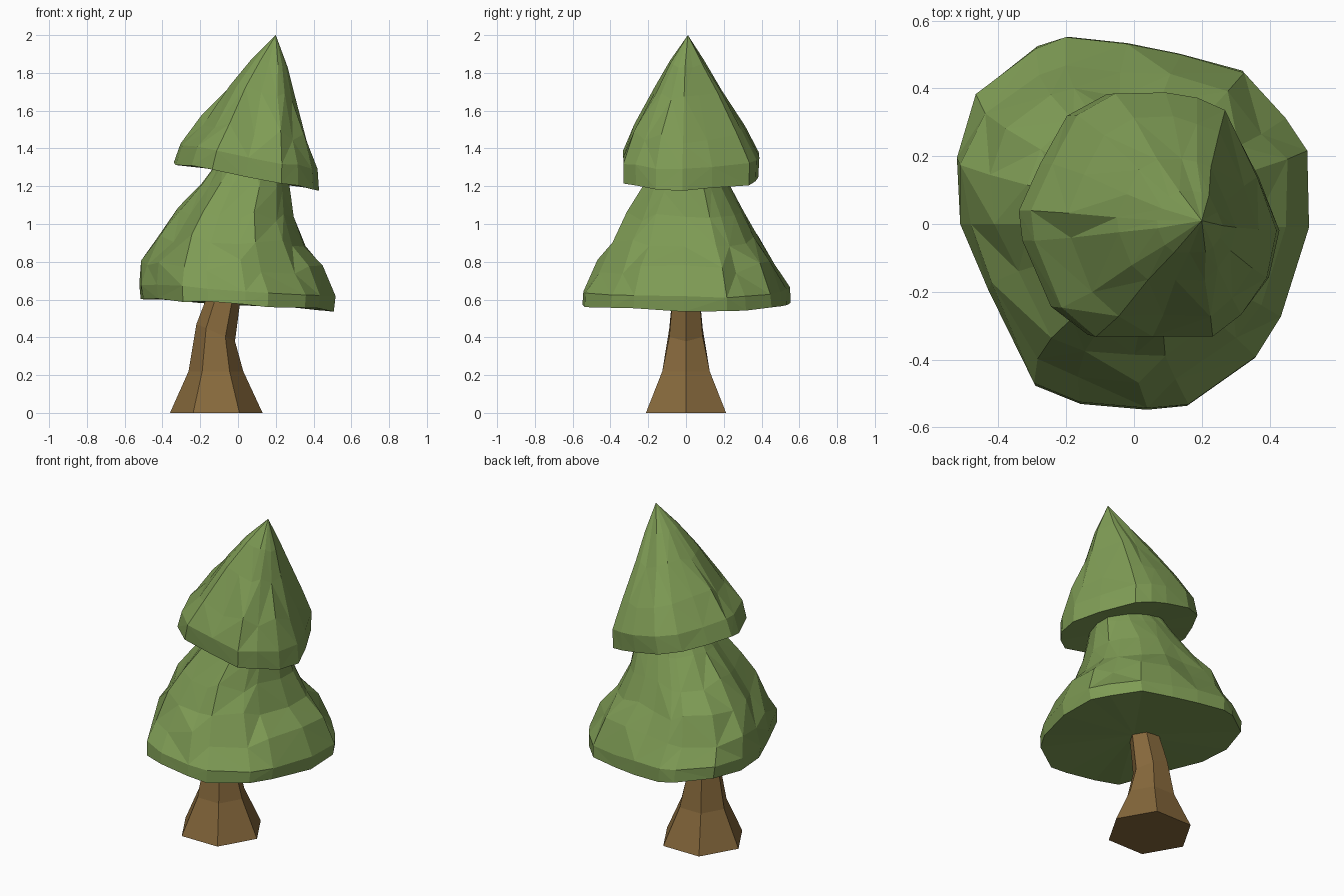
import bpy, bmesh, math, random
from mathutils import Vector

if "Cube" in bpy.data.objects:
    bpy.data.objects.remove(bpy.data.objects["Cube"])

random.seed(4)


def material(name, colour):
    m = bpy.data.materials.new(name)
    m.diffuse_color = (*colour, 1)
    m.use_nodes = True
    m.node_tree.nodes["Principled BSDF"].inputs["Base Color"].default_value = m.diffuse_color
    return m


def add_object(name, bm, mat):
    bmesh.ops.recalc_face_normals(bm, faces=bm.faces)
    mesh = bpy.data.meshes.new(name)
    bm.to_mesh(mesh)
    bm.free()
    mesh.materials.append(mat)
    bpy.context.collection.objects.link(bpy.data.objects.new(name, mesh))


def bridge(bm, a, b, triangles=False):
    n = len(a)
    for i in range(n):
        j = (i + 1) % n
        if not triangles:
            bm.faces.new((a[i], a[j], b[j], b[i]))
        elif random.random() < 0.5:
            bm.faces.new((a[i], a[j], b[j]))
            bm.faces.new((a[i], b[j], b[i]))
        else:
            bm.faces.new((a[i], a[j], b[i]))
            bm.faces.new((a[j], b[j], b[i]))


def fan(bm, ring, point):
    v = bm.verts.new(point)
    for i in range(len(ring)):
        bm.faces.new((ring[i], ring[(i + 1) % len(ring)], v))


def foliage(name, outline, levels, slope, base, tip, mat):
    """Stack scaled copies of an outline; levels are (z, centre x, scale x, scale y)."""
    bm = bmesh.new()
    mx = (max(p[0] for p in outline) + min(p[0] for p in outline)) / 2
    my = (max(p[1] for p in outline) + min(p[1] for p in outline)) / 2
    rings = []
    for k, (z, cx, sx, sy) in enumerate(levels):
        ring = []
        wobble = 0.03 * sx if k > 1 else 0.006
        for px, py in outline:
            f = 1 + random.uniform(-wobble, wobble)
            x = cx + (px - mx) * sx * f
            y = my * sy + (py - my) * sy * f
            dz = random.uniform(-wobble, wobble) * 1.3
            ring.append(bm.verts.new((x, y, z + slope * (x - cx) + dz)))
        rings.append(ring)
    for a, b in zip(rings, rings[1:]):
        bridge(bm, a, b, True)
    fan(bm, rings[0], base)
    fan(bm, rings[-1], tip)
    add_object(name, bm, mat)


green = material("leaf_green", (0.21, 0.33, 0.09))
brown = material("bark_brown", (0.24, 0.14, 0.045))

# Six-sided bent trunk: (z, centre x, radius, lean of the ring)
bm = bmesh.new()
rings = []
for z, cx, r, lean in [(0, -0.115, 0.245, 0), (0.22, -0.117, 0.145, 0),
                       (0.425, -0.118, 0.102, -0.45), (0.66, -0.06, 0.078, -0.3)]:
    rings.append([bm.verts.new((cx + r * math.cos(a), r * math.sin(a),
                                z + lean * r * math.cos(a)))
                  for a in [i * math.pi / 3 for i in range(6)]])
for a, b in zip(rings, rings[1:]):
    bridge(bm, a, b)
bm.faces.new(rings[0])
bm.faces.new(rings[-1])
add_object("trunk", bm, brown)

# Wide lower tier
lower = [(-0.2, 0.56), (-0.02, 0.54), (0.14, 0.51), (0.325, 0.455), (0.45, 0.32),
         (0.51, 0.22), (0.52, -0.01), (0.435, -0.28), (0.36, -0.40), (0.16, -0.54),
         (0.04, -0.555), (-0.16, -0.535), (-0.295, -0.48), (-0.43, -0.2),
         (-0.51, 0), (-0.525, 0.2), (-0.465, 0.39), (-0.29, 0.53)]
foliage("lower_foliage", lower,
        [(0.575, -0.003, 0.98, 0.99), (0.65, -0.003, 1, 0.98), (0.78, -0.025, 0.91, 0.85),
         (0.91, -0.03, 0.74, 0.71), (1.05, -0.01, 0.58, 0.57), (1.2, 0.04, 0.45, 0.42),
         (1.3, 0.07, 0.35, 0.33)],
        -0.065, (0, 0, 0.59), (0.1, 0, 1.36), green)

# Tilted upper tier with an off-centre tip
upper = [(-0.345, 0.04), (-0.28, 0.18), (-0.2, 0.325), (-0.08, 0.39), (0.08, 0.39),
         (0.18, 0.375), (0.27, 0.34), (0.37, 0.14), (0.435, -0.02), (0.40, -0.16),
         (0.32, -0.27), (0.23, -0.335), (0.04, -0.335), (-0.14, -0.335),
         (-0.25, -0.25), (-0.335, -0.05)]
foliage("upper_foliage", upper,
        [(1.25, 0.045, 0.99, 0.98), (1.355, 0.06, 0.93, 0.99), (1.5, 0.09, 0.72, 0.80),
         (1.7, 0.125, 0.45, 0.49), (1.85, 0.165, 0.25, 0.25)],
        -0.18, (0.05, 0, 1.27), (0.2, 0.01, 2.0), green)
